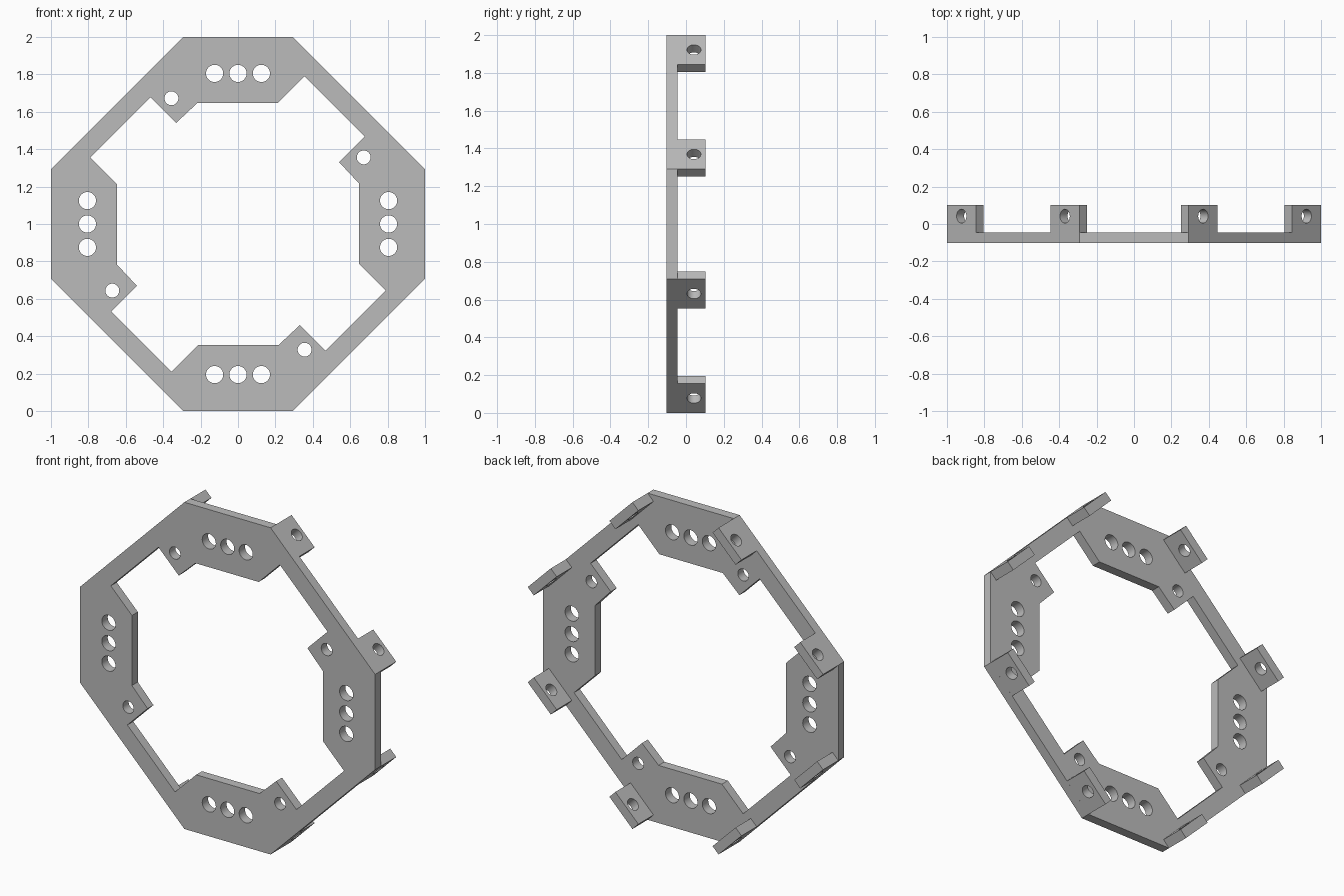
import bpy, bmesh, math
from mathutils import Matrix

if "Cube" in bpy.data.objects:
    bpy.data.objects.remove(bpy.data.objects["Cube"])

grey = bpy.data.materials.new("light_grey")
grey.diffuse_color = (0.5, 0.5, 0.5, 1)
grey.use_nodes = True
grey.node_tree.nodes["Principled BSDF"].inputs["Base Color"].default_value = grey.diffuse_color


def circle(cx, cy, r, n=40):
    return [(cx + r * math.cos(2 * math.pi * i / n),
             cy + r * math.sin(2 * math.pi * i / n)) for i in range(n)]


def quarter_turns(points):
    """Repeat a chain of points clockwise around the ring centre."""
    out = []
    for _ in range(4):
        out += points
        points = [(y, -x) for x, y in points]
    return out


def extruded(name, loops, half_depth, matrix):
    """Solid from a closed outline with hole loops, extruded along local z."""
    cu = bpy.data.curves.new(name + "_profile", 'CURVE')
    cu.dimensions = '2D'
    cu.fill_mode = 'BOTH'
    cu.extrude = half_depth
    for loop in loops:
        sp = cu.splines.new('POLY')
        sp.points.add(len(loop) - 1)
        for p, (x, y) in zip(sp.points, loop):
            p.co = (x, y, 0, 1)
        sp.use_cyclic_u = True
    tmp = bpy.data.objects.new(name + "_tmp", cu)
    bpy.context.collection.objects.link(tmp)
    bpy.context.view_layer.update()
    dg = bpy.context.evaluated_depsgraph_get()
    me = bpy.data.meshes.new_from_object(tmp.evaluated_get(dg))
    bpy.data.objects.remove(tmp)
    bpy.data.curves.remove(cu)
    bm = bmesh.new()
    bm.from_mesh(me)
    bmesh.ops.remove_doubles(bm, verts=bm.verts, dist=1e-5)
    bmesh.ops.recalc_face_normals(bm, faces=bm.faces)
    bm.to_mesh(me)
    bm.free()
    me.name = name
    me.materials.clear()
    me.materials.append(grey)
    ob = bpy.data.objects.new(name, me)
    bpy.context.collection.objects.link(ob)
    ob.matrix_world = matrix
    bpy.ops.object.select_all(action='DESELECT')
    ob.select_set(True)
    bpy.context.view_layer.objects.active = ob
    bpy.ops.object.shade_smooth_by_angle(angle=math.radians(30))
    return ob


# Octagonal ring plate: wide pads on the straight sides, one ear beside each pad
outer = quarter_turns([(-0.292, 1.0), (0.292, 1.0)])
inner = quarter_turns([(-0.467, 0.678), (-0.33, 0.541), (-0.217, 0.647),
                       (0.212, 0.647), (0.355, 0.79)])
loops = [outer, inner]
holes = [(-0.125, 0.805, 0.046), (0, 0.805, 0.046), (0.125, 0.805, 0.046),
         (-0.356, 0.672, 0.037)]
for x, y, r in holes:
    loops += [circle(cx, cy, r) for cx, cy in quarter_turns([(x, y)])]
extruded("ring_plate", loops, 0.0285,
         Matrix.Translation((0, -0.0735, 1)) @ Matrix.Rotation(math.pi / 2, 4, 'X'))

# Drilled lugs standing behind both ends of every diagonal side
w, h, t = 0.11, 0.0735, 0.0285
lug = [[(-w, -h), (w, -h), (w, h), (-w, h)], circle(0, 0.0135, 0.037)]
for k in range(4):
    turn = Matrix.Translation((0, 0, 1)) @ Matrix.Rotation(math.radians(45 + 90 * k), 4, 'Y')
    for side, s in (("start", -1), ("end", 1)):
        extruded(f"lug_{k + 1}_{side}", lug, t,
                 turn @ Matrix.Translation((s * 0.391, 0.0285, 0.885)))
